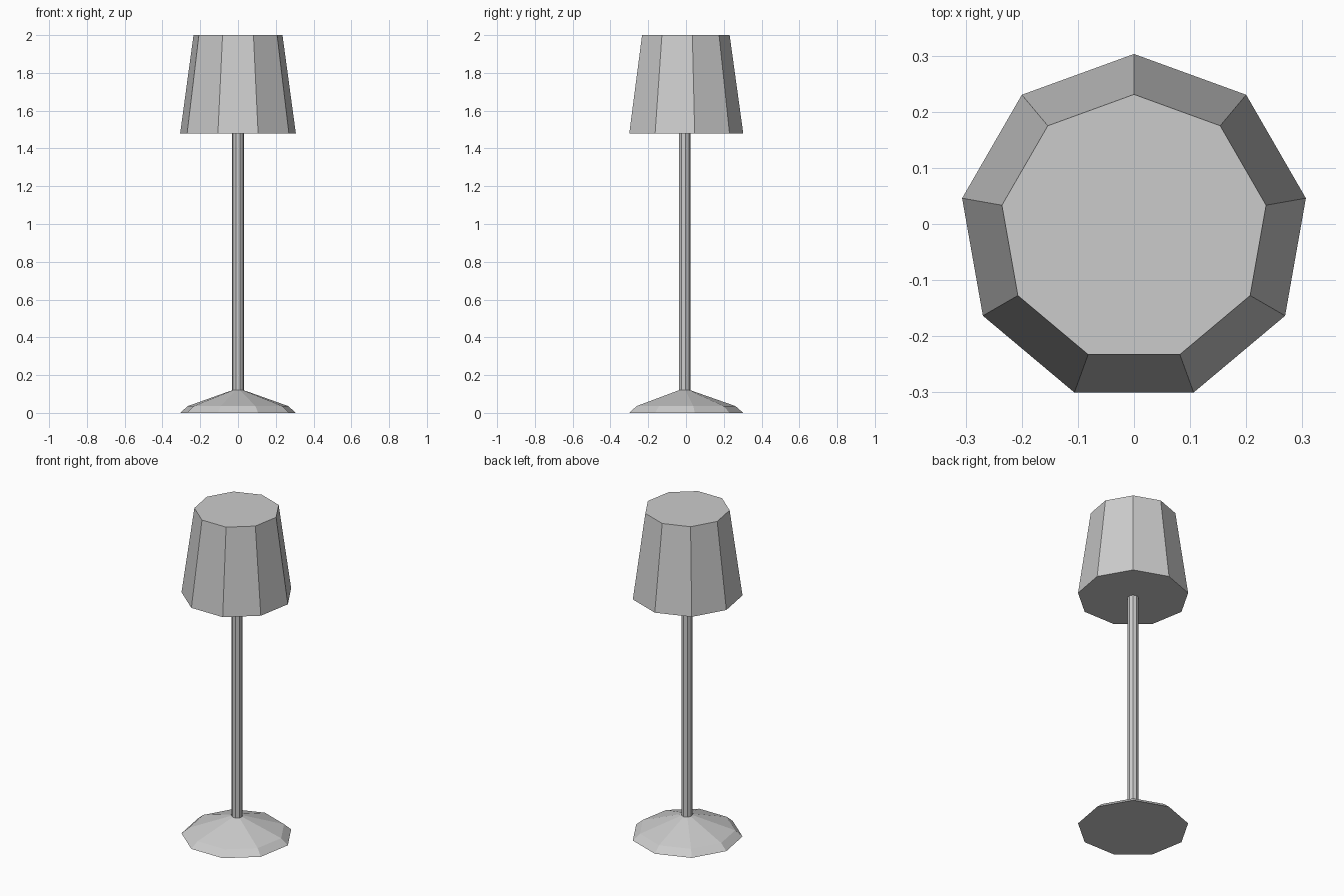
import bpy
from math import sin, cos, pi

if "Cube" in bpy.data.objects:
    bpy.data.objects.remove(bpy.data.objects["Cube"])

SIDES = 9
CY = -0.008  # axis offset that centres the nine-sided outline


def lathe(name, profile):
    """Closed flat-faced solid from (radius, z) rings, one corner facing +y."""
    verts, faces = [], []
    for r, z in profile:
        for i in range(SIDES):
            a = pi / 2 + 2 * pi * i / SIDES
            verts.append((r * cos(a), CY + r * sin(a), z))
    for k in range(len(profile) - 1):
        for i in range(SIDES):
            j = (i + 1) % SIDES
            b, t = k * SIDES, (k + 1) * SIDES
            faces.append((b + i, b + j, t + j, t + i))
    faces.append(tuple(reversed(range(SIDES))))
    faces.append(tuple(range(len(verts) - SIDES, len(verts))))
    mesh = bpy.data.meshes.new(name)
    mesh.from_pydata(verts, [], faces)
    obj = bpy.data.objects.new(name, mesh)
    bpy.context.collection.objects.link(obj)
    return obj


# Foot: bevelled rim, then a shallow cone up to the pole
lathe("base", [(0.311, 0), (0.27, 0.036), (0.031, 0.12)])
# Slim upright
lathe("pole", [(0.031, 0.115), (0.031, 1.48)])
# Tapered closed shade
lathe("lamp_shade", [(0.311, 1.48), (0.239, 2.0)])
